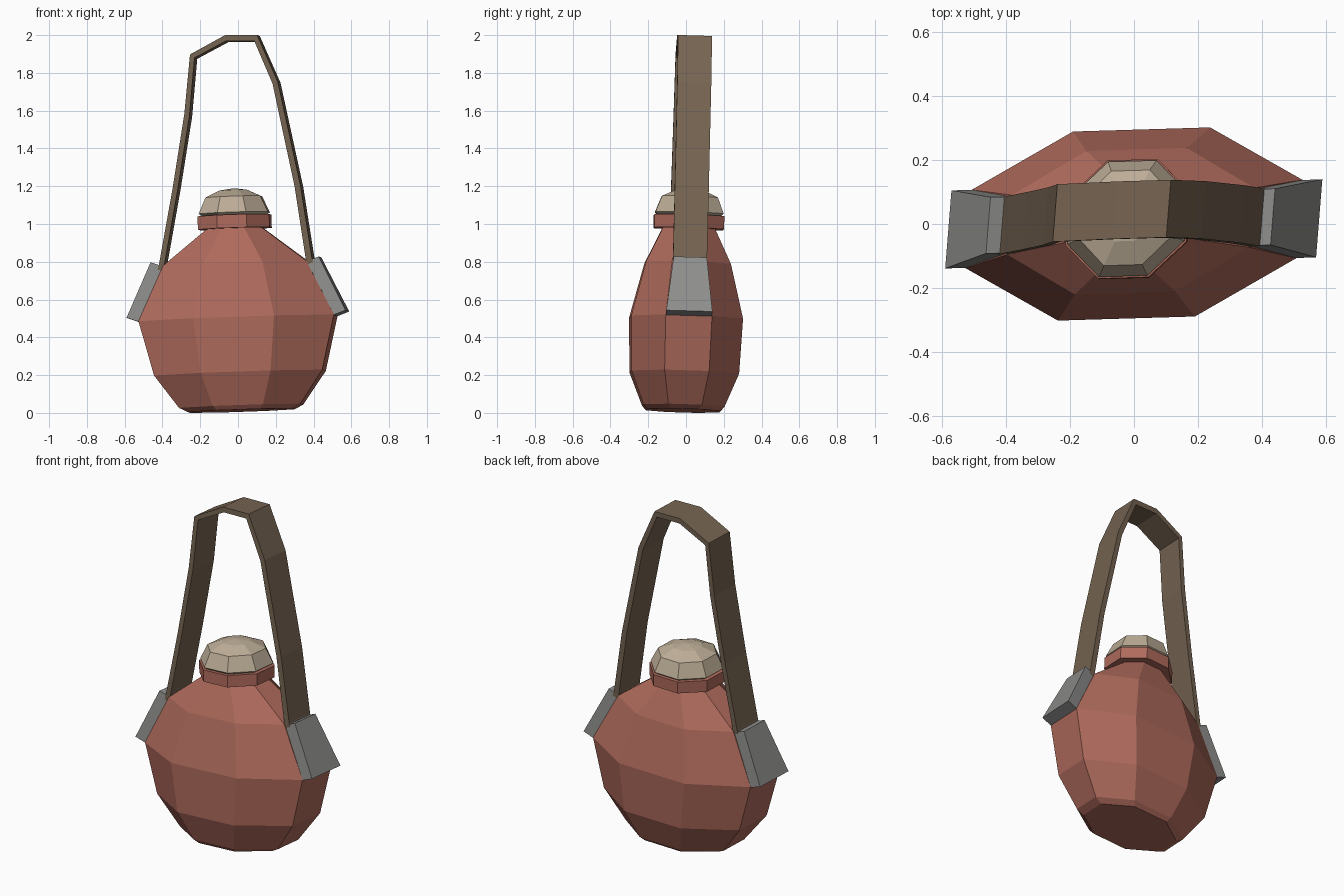
import bpy, math
from mathutils import Vector, Matrix

if "Cube" in bpy.data.objects:
    bpy.data.objects.remove(bpy.data.objects["Cube"])

# Slight hand-made skew and lean shared by all parts, about the point (0, 0, 0.5)
LEAN = Matrix(((1, 0.08, -0.035), (0.03, 1, 0.03), (0.035, -0.03, 1)))
STRAP_LEAN = Matrix(((1, 0.08, 0), (0.03, 1, 0.03), (0, -0.03, 1)))
PIVOT = Vector((0, 0, 0.5))


def material(name, rgb):
    m = bpy.data.materials.new(name)
    m.diffuse_color = (*rgb, 1)
    m.use_nodes = True
    m.node_tree.nodes["Principled BSDF"].inputs["Base Color"].default_value = m.diffuse_color
    return m


CLAY = material("red clay", (0.43, 0.147, 0.107))
CREAM = material("cream stopper", (0.51, 0.42, 0.31))
LEATHER = material("brown leather", (0.18, 0.127, 0.083))
METAL = material("grey metal", (0.265, 0.27, 0.26))


def build(name, verts, faces, mat, lean=LEAN):
    me = bpy.data.meshes.new(name)
    me.from_pydata([lean @ (Vector(v) - PIVOT) + PIVOT for v in verts], [], faces)
    me.materials.append(mat)
    ob = bpy.data.objects.new(name, me)
    bpy.context.collection.objects.link(ob)
    return ob


def loft(name, rings, mat, n=8):
    """Closed stack of octagon rings (z, rx, ry)."""
    verts, faces = [], []
    for z, rx, ry in rings:
        for i in range(n):
            a = 2 * math.pi * (i + 0.5) / n
            verts.append((rx * math.cos(a), ry * math.sin(a), z))
    for r in range(len(rings) - 1):
        for i in range(n):
            j = (i + 1) % n
            faces.append((r * n + i, r * n + j, r * n + n + j, r * n + n + i))
    faces.append(tuple(reversed(range(n))))
    last = (len(rings) - 1) * n
    faces.append(tuple(range(last, last + n)))
    return build(name, verts, faces, mat)


# Flattened flask body
loft("flask_body", [(0.012, 0.30, 0.21), (0.035, 0.348, 0.232), (0.21, 0.482, 0.308),
                    (0.5, 0.56, 0.32), (0.79, 0.41, 0.243), (0.985, 0.145, 0.145)], CLAY)

# Neck collar
loft("neck_collar", [(0.975, 0.205, 0.2), (1.045, 0.205, 0.2)], CLAY)

# Domed stopper
loft("stopper", [(1.04, 0.172, 0.172), (1.058, 0.198, 0.195), (1.143, 0.157, 0.16),
                 (1.178, 0.08, 0.08), (1.188, 0.01, 0.01)], CREAM)

# Tapered strap brackets on both shoulders: (x, z, half width)
SECTION = [(0.375, 0.785, 0.088), (0.445, 0.81, 0.088), (0.58, 0.52, 0.122), (0.51, 0.495, 0.122)]
BOX = [(0, 1, 2, 3), (7, 6, 5, 4), (0, 4, 5, 1), (1, 5, 6, 2), (2, 6, 7, 3), (3, 7, 4, 0)]
for side, s in (("left", -1), ("right", 1)):
    verts = [(s * x, y * w, z) for y in (-1, 1) for x, z, w in SECTION]
    faces = BOX if s < 0 else [f[::-1] for f in BOX]
    build("strap_bracket_" + side, verts, [f[::-1] for f in faces], METAL)

# Carrying strap: outer and inner outline, swept across its width
OUTER = [(-0.435, 0.70), (-0.41, 0.79), (-0.34, 1.18), (-0.277, 1.58), (-0.247, 1.895), (-0.06, 1.998),
         (0.108, 1.998), (0.218, 1.75), (0.338, 1.2), (0.398, 0.82), (0.43, 0.72)]
INNER = [(-0.405, 0.70), (-0.382, 0.785), (-0.312, 1.18), (-0.25, 1.57), (-0.223, 1.877), (-0.055, 1.967),
         (0.093, 1.967), (0.19, 1.74), (0.306, 1.2), (0.366, 0.81), (0.395, 0.72)]
verts, faces = [], []
for (ox, oz), (ix, iz) in zip(OUTER, INNER):
    verts += [(ox, -0.09, oz), (ox, 0.09, oz), (ix, 0.09, iz), (ix, -0.09, iz)]
for k in range(len(OUTER) - 1):
    for i in range(4):
        j = (i + 1) % 4
        faces.append((4 * k + i, 4 * k + 4 + i, 4 * k + 4 + j, 4 * k + j))
end = 4 * (len(OUTER) - 1)
faces += [(0, 1, 2, 3), (end + 3, end + 2, end + 1, end)]
build("carrying_strap", verts, faces, LEATHER, STRAP_LEAN)
